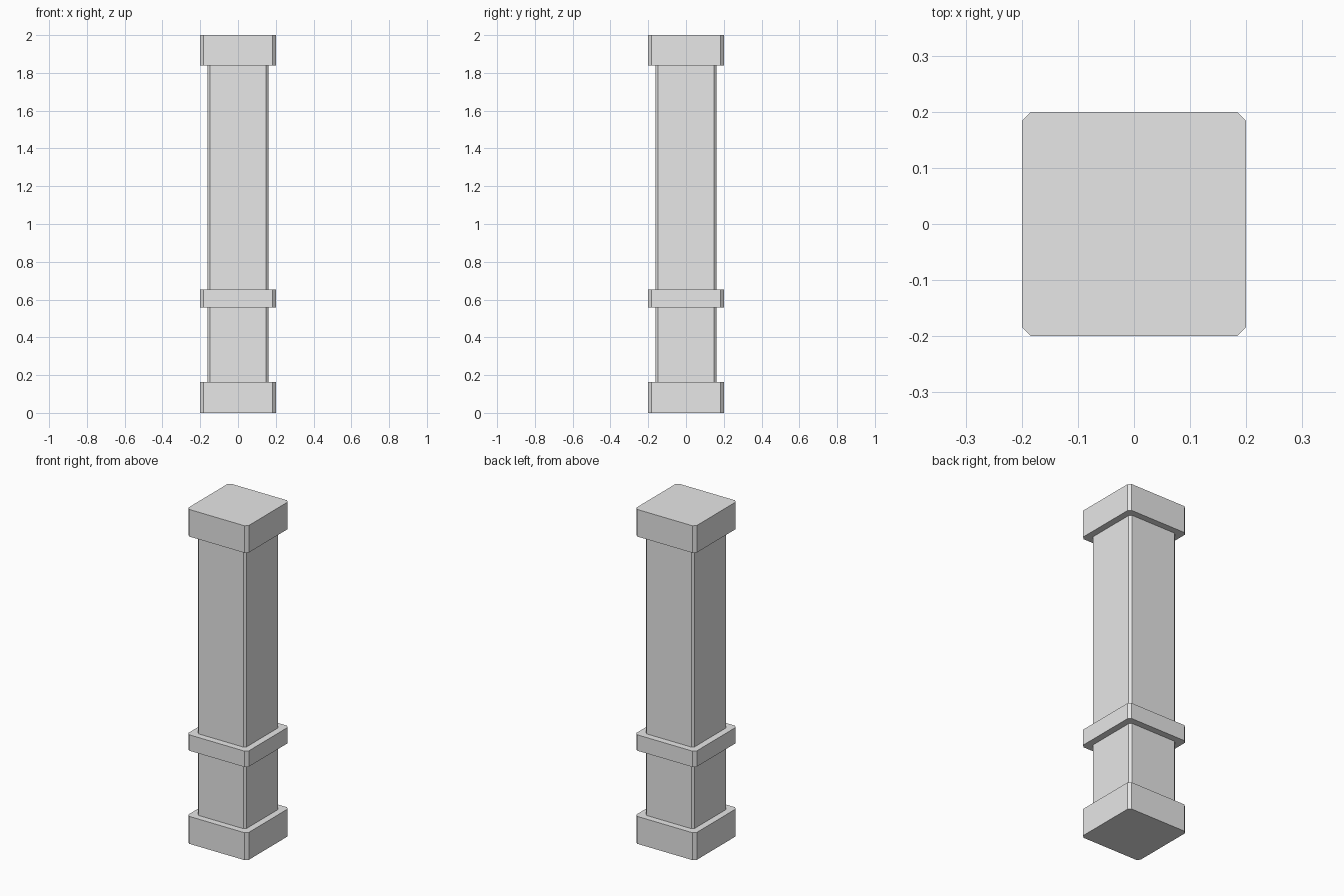
import bpy
import bmesh

if "Cube" in bpy.data.objects:
    bpy.data.objects.remove(bpy.data.objects["Cube"])

# One stone colour for the whole pillar
stone = bpy.data.materials.new("light_grey_stone")
stone.diffuse_color = (0.8, 0.8, 0.8, 1.0)
stone.use_nodes = True
stone.node_tree.nodes["Principled BSDF"].inputs["Base Color"].default_value = stone.diffuse_color

WIDE, SHAFT = (0.2, 0.0165), (0.161, 0.0135)   # half width, corner chamfer

# Sections from the ground up: base, lower shaft, collar, upper shaft, cap
sections = [
    (0.0, 0.164, WIDE),
    (0.164, 0.557, SHAFT),
    (0.557, 0.652, WIDE),
    (0.652, 1.838, SHAFT),
    (1.838, 2.0, WIDE),
]


def ring(bm, size, z):
    """Chamfered square outline, counter-clockwise."""
    h, c = size
    k = h - c
    outline = [(h, -k), (h, k), (k, h), (-k, h),
               (-h, k), (-h, -k), (-k, -h), (k, -h)]
    return [bm.verts.new((x, y, z)) for x, y in outline]


# Stepped pillar as one closed shell
bm = bmesh.new()
rings = []
for z0, z1, size in sections:
    rings += [ring(bm, size, z0), ring(bm, size, z1)]

for low, high in zip(rings, rings[1:]):
    for i in range(8):
        j = (i + 1) % 8
        bm.faces.new((low[i], low[j], high[j], high[i]))
bm.faces.new(rings[0][::-1])
bm.faces.new(rings[-1])
bmesh.ops.recalc_face_normals(bm, faces=bm.faces)

mesh = bpy.data.meshes.new("pillar")
bm.to_mesh(mesh)
bm.free()
mesh.materials.append(stone)
pillar = bpy.data.objects.new("pillar", mesh)
bpy.context.collection.objects.link(pillar)
